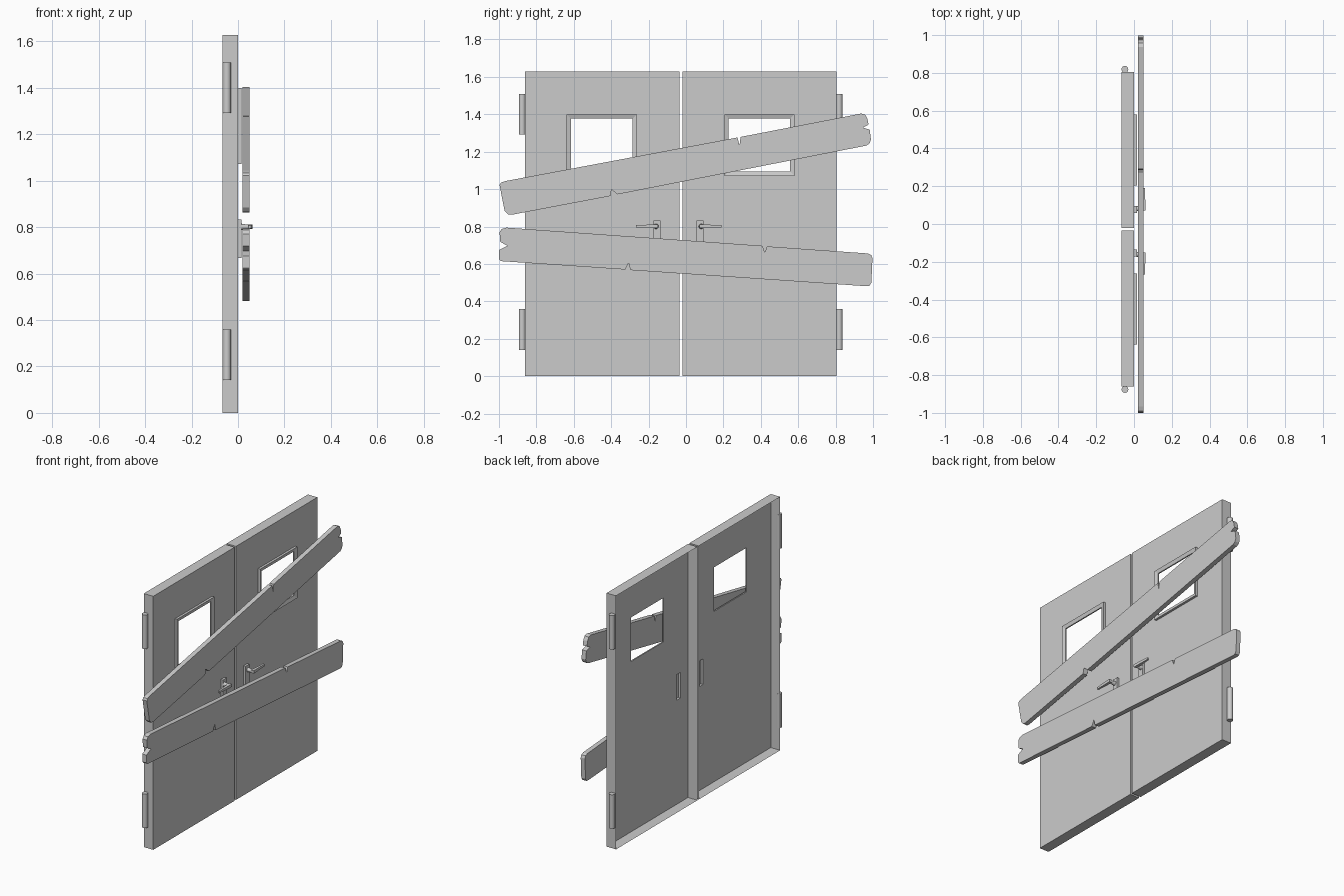
import bpy, bmesh, math
from mathutils import Matrix

if "Cube" in bpy.data.objects:
    bpy.data.objects.remove(bpy.data.objects["Cube"])


def finish(bm, name, smooth=False):
    bmesh.ops.remove_doubles(bm, verts=bm.verts, dist=1e-5)
    bmesh.ops.recalc_face_normals(bm, faces=bm.faces)
    me = bpy.data.meshes.new(name)
    bm.to_mesh(me)
    bm.free()
    ob = bpy.data.objects.new(name, me)
    bpy.context.collection.objects.link(ob)
    if smooth:
        bpy.context.view_layer.objects.active = ob
        ob.select_set(True)
        bpy.ops.object.shade_smooth_by_angle(angle=math.radians(40))
        ob.select_set(False)
    return ob


def rect(x, y0, y1, z0, z1):
    return [(x, y0, z0), (x, y1, z0), (x, y1, z1), (x, y0, z1)]


def loft(bm, rings, cap=False):
    # join successive four-sided rings, optionally closing the last one
    vs = [[bm.verts.new(p) for p in r] for r in rings]
    for a, b in zip(vs, vs[1:]):
        for i in range(4):
            j = (i + 1) % 4
            bm.faces.new((a[i], a[j], b[j], b[i]))
    if cap:
        bm.faces.new(vs[-1])


def cylinder(bm, center, r1, r2, depth, axis="Z", seg=16):
    rot = {"Z": Matrix(), "X": Matrix.Rotation(math.pi / 2, 4, "Y")}[axis]
    bmesh.ops.create_cone(bm, cap_ends=True, segments=seg, radius1=r1, radius2=r2,
                          depth=depth, matrix=Matrix.Translation(center) @ rot)


BACK, H = -0.067, 1.628
PZ = (0.668, 0.832)      # handle plate heights
WZ = (1.094, 1.377)      # window heights


def door(side, ys, plate, win, hinge_y, out):
    # open-backed door shell with holes for the window and the plate recess
    bm = bmesh.new()
    yl = sorted([*ys, *plate, *win])
    zl = [0, *PZ, *WZ, H]
    for y0, y1 in zip(yl, yl[1:]):
        for z0, z1 in zip(zl, zl[1:]):
            if ((y0, y1) == plate and (z0, z1) == PZ) or ((y0, y1) == win and (z0, z1) == WZ):
                continue
            bm.faces.new([bm.verts.new(p) for p in rect(0, y0, y1, z0, z1)])
    bmesh.ops.remove_doubles(bm, verts=bm.verts, dist=1e-5)
    rim = [e for e in bm.edges if e.is_boundary and
           (all(abs(v.co.y - ys[0]) < 1e-5 for v in e.verts) or
            all(abs(v.co.y - ys[1]) < 1e-5 for v in e.verts) or
            all(v.co.z < 1e-5 for v in e.verts) or
            all(v.co.z > H - 1e-5 for v in e.verts))]
    ext = bmesh.ops.extrude_edge_only(bm, edges=rim)["geom"]
    for v in ext:
        if isinstance(v, bmesh.types.BMVert):
            v.co.x = BACK
    finish(bm, f"door_{side}")

    # window frame with a sloped face
    bm = bmesh.new()
    w = 0.023
    outer = (win[0] - w, win[1] + w, WZ[0] - w, WZ[1] + w)
    loft(bm, [rect(0, *outer), rect(0.015, *outer),
              rect(0.008, *win, *WZ), rect(0, *win, *WZ)])
    finish(bm, f"window_frame_{side}")

    # handle plate, hollow behind
    bm = bmesh.new()
    loft(bm, [rect(0, *plate, *PZ), rect(0.015, *plate, *PZ)], cap=True)
    finish(bm, f"handle_plate_{side}")

    # handle: flared stem and lever pointing away from the gap
    bm = bmesh.new()
    c = sum(plate) / 2 + 0.006 * out
    cylinder(bm, (0.03, c, 0.801), 0.014, 0.009, 0.032, "X")
    a, b = c - 0.010 * out, c + 0.108 * out
    x0 = [(0.042, a, 0.792), (0.062, a, 0.792), (0.062, a, 0.811), (0.042, a, 0.811)]
    x1 = [(0.046, b, 0.794), (0.057, b, 0.794), (0.057, b, 0.808), (0.046, b, 0.808)]
    loft(bm, [x0, x1], cap=True)
    bm.faces.new([bm.verts.new(p) for p in x0])
    finish(bm, f"handle_{side}", True)

    # hinge barrels
    for label, z in (("lower", 0.25), ("upper", 1.40)):
        bm = bmesh.new()
        cylinder(bm, (-0.048, hinge_y, z), 0.018, 0.018, 0.218)
        finish(bm, f"hinge_{label}_{side}", True)


door("left", (-0.860, -0.034), (-0.173, -0.136), (-0.616, -0.285), -0.876, -1)
door("right", (-0.020, 0.805), (0.057, 0.094), (0.228, 0.557), 0.819, 1)


def plank(name, pts):
    # broken board: (y, z) outline given thickness along x
    bm = bmesh.new()
    f = bm.faces.new([bm.verts.new((0.02, y, z)) for y, z in pts])
    new = bmesh.ops.extrude_face_region(bm, geom=[f], use_keep_orig=True)["geom"]
    bmesh.ops.translate(bm, vec=(0.03, 0, 0),
                        verts=[v for v in new if isinstance(v, bmesh.types.BMVert)])
    bmesh.ops.triangulate(bm, faces=[f for f in bm.faces if len(f.verts) > 4])
    finish(bm, name)


plank("plank_upper", [
    (-0.997, 1.022), (-0.99, 1.034), (-0.965, 1.043), (0.275, 1.276), (0.286, 1.233),
    (0.292, 1.279), (0.937, 1.404), (0.958, 1.398), (0.970, 1.377), (0.976, 1.345),
    (0.945, 1.329), (0.982, 1.318), (0.989, 1.265), (0.982, 1.245), (0.966, 1.233),
    (-0.366, 0.972), (-0.398, 0.998), (-0.405, 0.963), (-0.932, 0.863), (-0.952, 0.865),
    (-0.970, 0.885)])
plank("plank_lower", [
    (-0.997, 0.770), (-0.985, 0.787), (-0.960, 0.794), (0.408, 0.697), (0.422, 0.661),
    (0.433, 0.694), (0.972, 0.656), (0.990, 0.648), (0.997, 0.632), (0.991, 0.500),
    (0.982, 0.484), (0.965, 0.481), (-0.297, 0.567), (-0.307, 0.607), (-0.325, 0.570),
    (-0.99, 0.615), (-1.0, 0.625), (-1.0, 0.675), (-0.955, 0.697), (-0.993, 0.718)])
